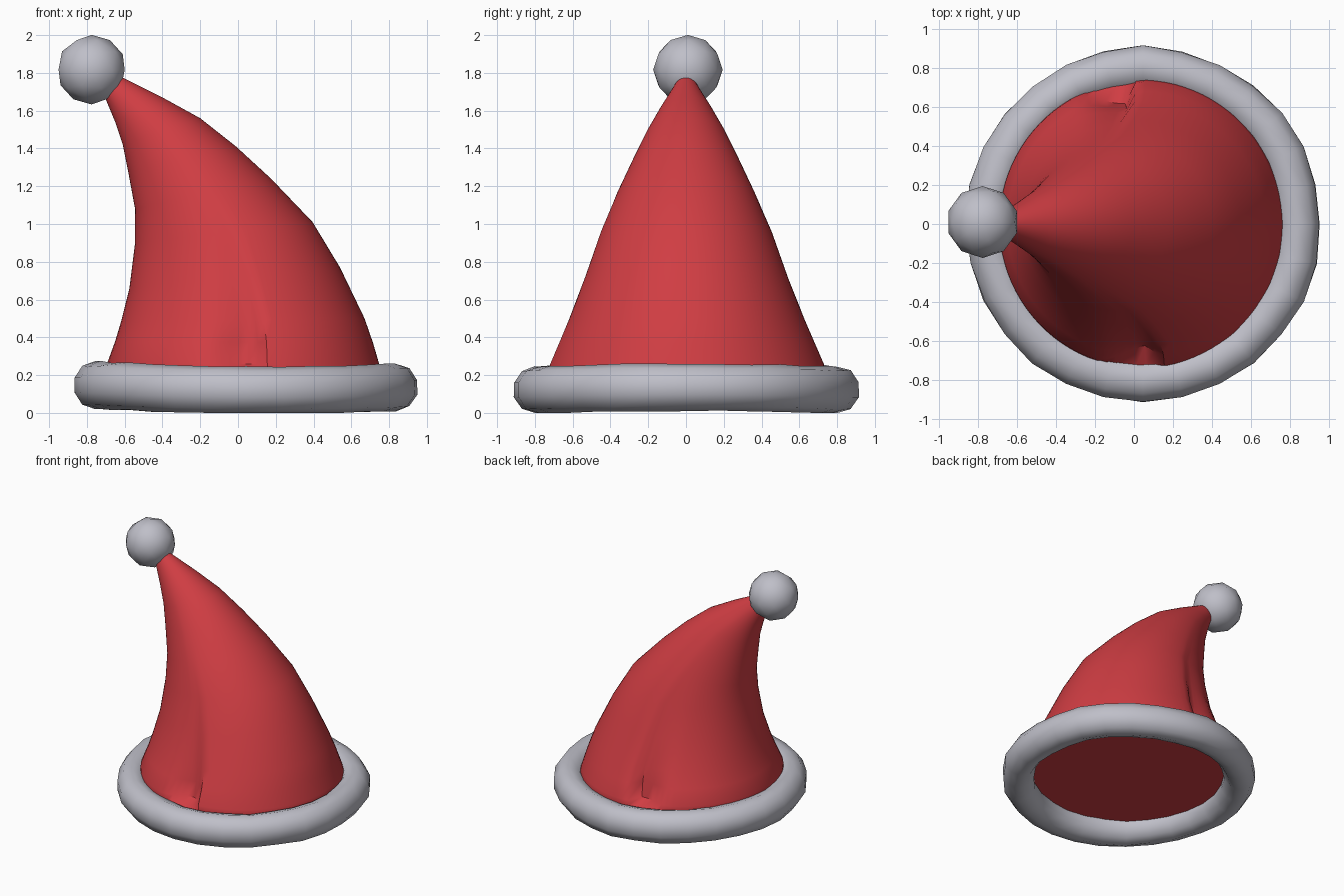
import bpy, bmesh, math, random

if "Cube" in bpy.data.objects:
    bpy.data.objects.remove(bpy.data.objects["Cube"])

random.seed(4)


def material(name, rgb):
    m = bpy.data.materials.new(name)
    m.diffuse_color = (*rgb, 1)
    m.use_nodes = True
    m.node_tree.nodes["Principled BSDF"].inputs["Base Color"].default_value = m.diffuse_color
    return m


RED = material("red felt", (0.63, 0.047, 0.056))
GREY = material("pale grey fur", (0.52, 0.52, 0.58))


def make_object(name, bm, mat, angle):
    me = bpy.data.meshes.new(name)
    bm.to_mesh(me)
    bm.free()
    me.materials.append(mat)
    ob = bpy.data.objects.new(name, me)
    bpy.context.collection.objects.link(ob)
    bpy.ops.object.select_all(action='DESELECT')
    ob.select_set(True)
    bpy.context.view_layer.objects.active = ob
    bpy.ops.object.shade_smooth_by_angle(angle=math.radians(angle))
    return ob


def bridge(bm, a, b):
    n = len(a)
    for i in range(n):
        j = (i + 1) % n
        bm.faces.new((a[i], a[j], b[j], b[i]))


def smooth(t):
    t = max(0.0, min(1.0, t))
    return t * t * (3 - 2 * t)


# Drooping cone: ring = left x, left z, right x, right z, half width, fold depth, left flattening
RINGS = [
    (-0.67, 0.145, 0.745, 0.14, 0.71, 0.0, 0.0),
    (-0.69, 0.22, 0.765, 0.20, 0.74, 0.02, 0.0),
    (-0.69, 0.27, 0.75, 0.25, 0.73, 0.11, 0.0),
    (-0.65, 0.38, 0.715, 0.37, 0.68, 0.08, 0.01),
    (-0.62, 0.48, 0.67, 0.50, 0.63, 0.05, 0.02),
    (-0.575, 0.66, 0.54, 0.77, 0.54, 0.02, 0.04),
    (-0.545, 0.90, 0.395, 1.01, 0.455, 0.01, 0.05),
    (-0.545, 1.08, 0.175, 1.24, 0.365, 0.0, 0.05),
    (-0.58, 1.27, -0.01, 1.41, 0.28, 0.0, 0.05),
    (-0.61, 1.42, -0.20, 1.56, 0.205, 0.0, 0.04),
    (-0.65, 1.54, -0.40, 1.67, 0.137, 0.0, 0.02),
    (-0.70, 1.66, -0.60, 1.77, 0.065, 0.0, 0.0),
    (-0.75, 1.72, -0.68, 1.81, 0.04, 0.0, 0.0),
]


def fold(deg):
    """Pleat in front and back: sharp on the right, fading to the left."""
    d = deg - 81
    return smooth(d / 5) * (1 - smooth((d - 5) / 24))


SEG = 90
bm = bmesh.new()
prev = None
for xl, zl, xr, zr, w, depth, flat in RINGS:
    ring = []
    for i in range(SEG):
        t = 2 * math.pi * i / SEG
        c, s = math.cos(t), math.sin(t)
        deg = math.degrees(math.acos(max(-1, min(1, c))))
        k = fold(deg - (10 if s > 0 else 0))
        hw = w - depth * k
        if c < 0:
            hw *= 1 - flat * abs(math.sin(2 * t))
        ring.append(bm.verts.new(((xl + xr) / 2 + (xr - xl) / 2 * c, hw * s,
                                  (zl + zr) / 2 + (zr - zl) / 2 * c)))
    if prev:
        bridge(bm, prev, ring)
    else:
        bm.faces.new(ring[::-1])  # underside closing the opening
    prev = ring
bm.faces.new(prev)
make_object("hat_cone", bm, RED, 45)

# Fur brim: lumpy ring with a rounded cross-section
N, M = 28, 10
bm = bmesh.new()
loops = []
for i in range(N):
    t = 2 * math.pi * i / N
    c, s = math.cos(t), math.sin(t)
    lift = 0.132 - 0.006 * c + 0.01 * math.cos(2 * t)
    rad = 0.797 + random.uniform(-0.006, 0.006)
    loop = []
    for j in range(M):
        a = 2 * math.pi * (j + 0.5) / M
        fat = random.uniform(0.97, 1.03)
        r = rad + 0.116 * fat * math.cos(a)
        z = lift + 0.125 * fat * math.sin(a)
        loop.append(bm.verts.new((0.046 + r * c, r * s, max(0.0, z))))
    loops.append(loop)
for i in range(N):
    bridge(bm, loops[i], loops[(i + 1) % N])
bmesh.ops.recalc_face_normals(bm, faces=bm.faces)
make_object("fur_brim", bm, GREY, 50)

# Pompom on the tip
bm = bmesh.new()
bmesh.ops.create_icosphere(bm, subdivisions=2, radius=0.184)
bmesh.ops.translate(bm, verts=bm.verts, vec=(-0.775, 0.01, 1.817))
make_object("pompom", bm, GREY, 40)
